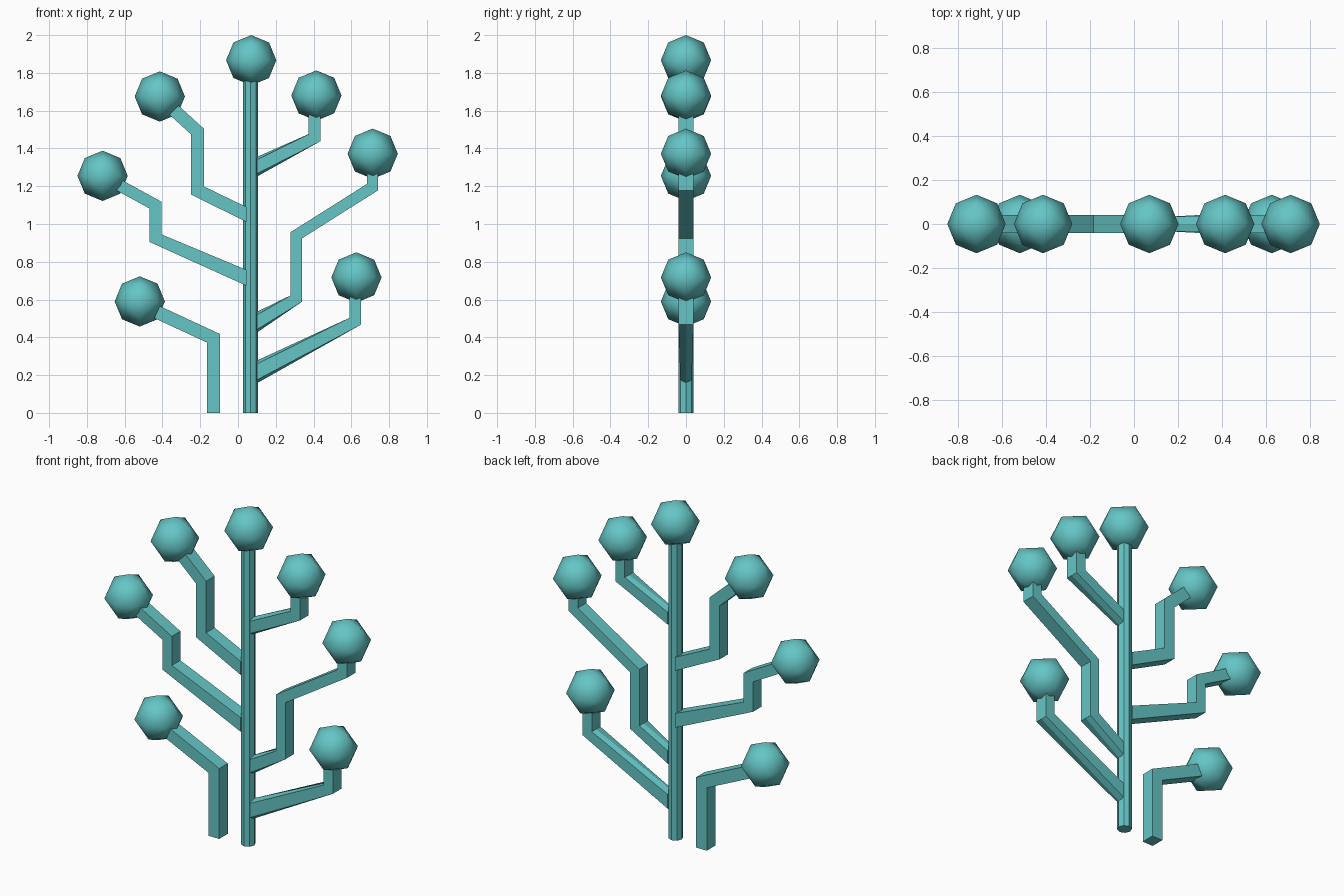
import bpy, bmesh
from mathutils import Vector

if "Cube" in bpy.data.objects:
    bpy.data.objects.remove(bpy.data.objects["Cube"])

teal = bpy.data.materials.new("teal")
teal.diffuse_color = (0.13, 0.56, 0.56, 1)
teal.use_nodes = True
teal.node_tree.nodes["Principled BSDF"].inputs["Base Color"].default_value = teal.diffuse_color


def finish(name, bm, smooth=False):
    bmesh.ops.recalc_face_normals(bm, faces=bm.faces)
    mesh = bpy.data.meshes.new(name)
    bm.to_mesh(mesh)
    bm.free()
    for p in mesh.polygons:
        p.use_smooth = smooth
    mesh.materials.append(teal)
    obj = bpy.data.objects.new(name, mesh)
    bpy.context.collection.objects.link(obj)
    return obj


def ball(name, x, z, r=0.133):
    # octahedron split once and pushed out to a sphere
    bm = bmesh.new()
    bmesh.ops.create_uvsphere(bm, u_segments=4, v_segments=2, radius=r)
    bmesh.ops.subdivide_edges(bm, edges=bm.edges[:], cuts=1, use_grid_fill=True)
    for v in bm.verts:
        v.co = v.co.normalized() * r
    finish(name, bm, True).location = (x, 0, z)


def branch(name, path, half, base=None, ridge=1.0, base_depth=0.04):
    # mitred rectangular bar along an x-z path; base = half height where it meets the trunk
    pts = [Vector(p) for p in path]
    dirs = [(b - a).normalized() for a, b in zip(pts, pts[1:])]
    pts[-1] = pts[-1] + dirs[-1] * 0.02
    normals = [Vector((-d.y, d.x)) for d in dirs]
    bm = bmesh.new()
    rings = []
    for i, p in enumerate(pts):
        a, b = normals[max(i - 1, 0)], normals[min(i, len(normals) - 1)]
        m = (a + b) / (1 + a.dot(b)) * half
        k, d = 1.0, 0.04
        if i == 0 and base:
            m = Vector((0, base if m.y > 0 else -base))
            k, d = ridge, base_depth
        ring = []
        for y, s in ((-d, k), (0, 1), (d, k), (d, -k), (0, -1), (-d, -k)):
            q = p + m * s
            ring.append(bm.verts.new((q.x, y, q.y)))
        rings.append(ring)
    for r0, r1 in zip(rings, rings[1:]):
        for j in range(6):
            n = (j + 1) % 6
            bm.faces.new((r0[j], r0[n], r1[n], r1[j]))
    bm.faces.new(rings[0])
    bm.faces.new(rings[-1])
    finish(name, bm)


# trunk and top ball
bm = bmesh.new()
bmesh.ops.create_cone(bm, cap_ends=True, segments=8, radius1=0.04, radius2=0.04, depth=1.8)
finish("trunk", bm).location = (0.067, 0, 0.9)
ball("top_ball", 0.07, 1.867)

# separate lower left stem
branch("lower_left_stem", [(-0.13, 0), (-0.13, 0.395), (-0.41, 0.525)], 0.035)
ball("lower_left_ball", -0.52, 0.59)

# left branches
branch("middle_left_branch",
       [(0.045, 0.715), (-0.437, 0.925), (-0.437, 1.10), (-0.61, 1.195)], 0.031, 0.042)
ball("middle_left_ball", -0.717, 1.255)
branch("upper_left_branch",
       [(0.045, 1.05), (-0.215, 1.178), (-0.215, 1.49), (-0.325, 1.59)], 0.034, 0.04)
ball("upper_left_ball", -0.414, 1.675)

# right branches, ridged where they grow out of the trunk
branch("lower_right_branch", [(0.1, 0.217), (0.62, 0.485), (0.62, 0.60)],
       0.03, 0.06, 0.7, 0.03)
ball("lower_right_ball", 0.627, 0.717)
branch("middle_right_branch",
       [(0.1, 0.48), (0.308, 0.605), (0.308, 0.94), (0.712, 1.195), (0.712, 1.25)],
       0.03, 0.055, 0.7, 0.03)
ball("middle_right_ball", 0.713, 1.372)
branch("upper_right_branch", [(0.1, 1.303), (0.405, 1.457), (0.405, 1.565)],
       0.031, 0.052, 0.7, 0.03)
ball("upper_right_ball", 0.415, 1.68)
